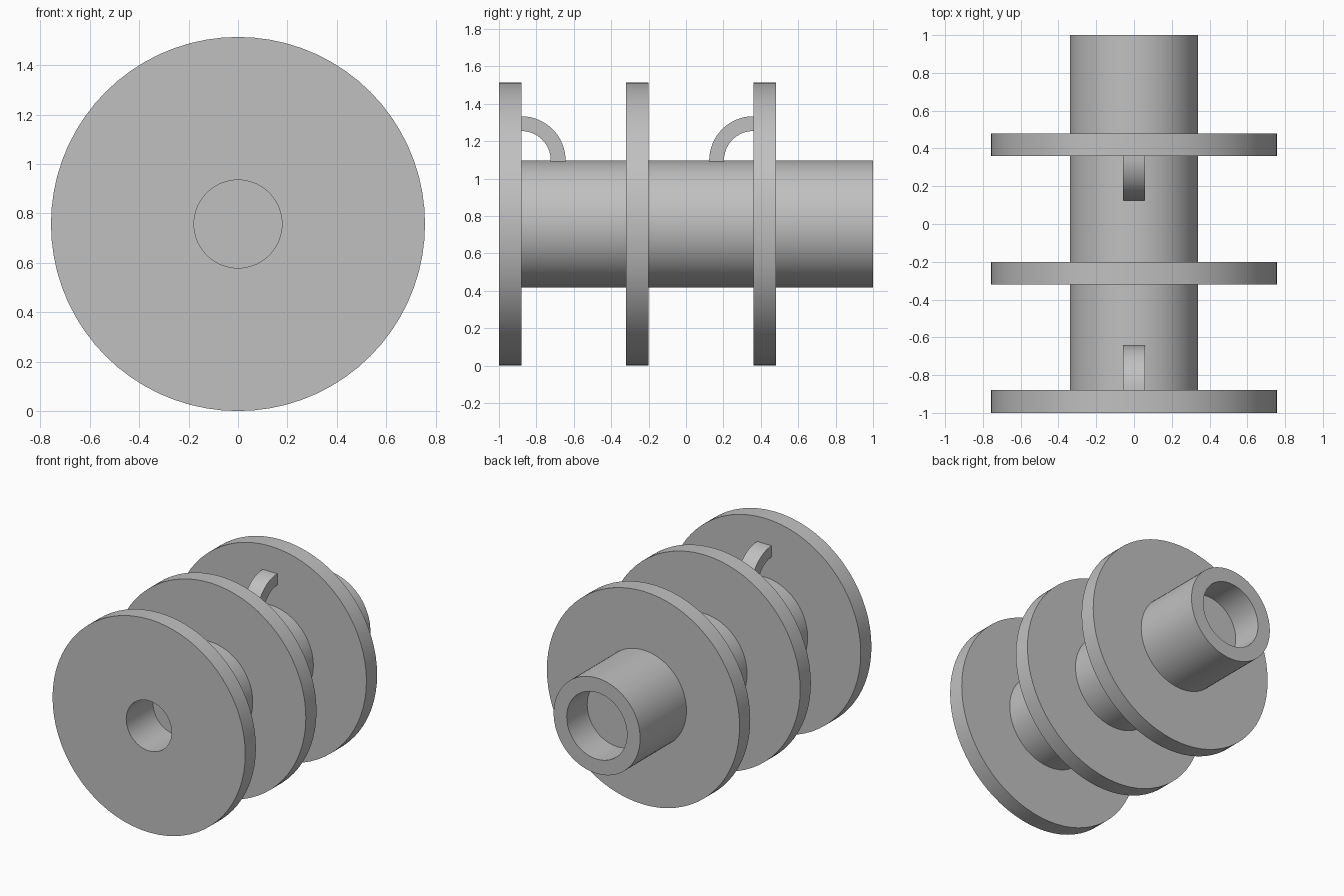
import bpy, bmesh, math
from mathutils import Vector

cube = bpy.data.objects.get("Cube")
if cube:
    bpy.data.objects.remove(cube, do_unlink=True)

AXIS_Z = 0.757         # height of the shaft axis
FLANGE_R = 0.757
FLANGE_T = 0.12
SHAFT_R = 0.34
FRONT_BORE_R = 0.178
REAR_BORE_R = 0.237

grey = bpy.data.materials.new("light_grey")
grey.use_nodes = True
colour = (0.53, 0.53, 0.53, 1)
grey.diffuse_color = colour
grey.node_tree.nodes["Principled BSDF"].inputs["Base Color"].default_value = colour


def finish(name, bm):
    """Weld, orient and shade the mesh, then link it as an object."""
    bmesh.ops.remove_doubles(bm, verts=bm.verts, dist=1e-4)
    bmesh.ops.recalc_face_normals(bm, faces=bm.faces)
    mesh = bpy.data.meshes.new(name)
    bm.to_mesh(mesh)
    bm.free()
    mesh.materials.append(grey)
    obj = bpy.data.objects.new(name, mesh)
    bpy.context.collection.objects.link(obj)
    bpy.ops.object.select_all(action="DESELECT")
    obj.select_set(True)
    bpy.context.view_layer.objects.active = obj
    bpy.ops.object.shade_smooth_by_angle(angle=math.radians(30))
    return obj


def lathe(name, profile, closed=False, steps=72):
    """Revolve (radius, y) points around the shaft axis."""
    bm = bmesh.new()
    verts = [bm.verts.new((0, y, AXIS_Z + r)) for r, y in profile]
    pairs = list(zip(verts, verts[1:]))
    if closed:
        pairs.append((verts[-1], verts[0]))
    edges = [bm.edges.new(p) for p in pairs]
    bmesh.ops.spin(bm, geom=verts + edges, cent=(0, 0, AXIS_Z), axis=(0, 1, 0),
                   angle=math.tau, steps=steps, use_merge=False)
    return finish(name, bm)


def quarter_hook(name, y, inner=0.157, outer=0.236, width=0.115, steps=16):
    """Quarter ring rising from the shaft and curving back into a flange."""
    bm = bmesh.new()
    base = AXIS_Z + SHAFT_R
    direction = -1 if y > 0 else 1
    angles = [math.pi / 2 * i / steps for i in range(steps + 1)]
    arc = [(outer * math.cos(a), outer * math.sin(a)) for a in angles]
    arc += [(inner * math.cos(a), inner * math.sin(a)) for a in reversed(angles)]
    # feet sink slightly into the shaft
    arc = [(inner, -0.02), (outer, -0.02)] + arc[:-1]
    face = bm.faces.new([bm.verts.new((-width / 2, y + direction * u, base + v))
                         for u, v in arc])
    extruded = bmesh.ops.extrude_face_region(bm, geom=[face])["geom"]
    bmesh.ops.translate(bm, vec=Vector((width, 0, 0)),
                        verts=[g for g in extruded if isinstance(g, bmesh.types.BMVert)])
    return finish(name, bm)


# Shaft with the front flange, a blind front bore and a wider rear bore
lathe("shaft_with_front_flange", [
    (0, -0.70), (FRONT_BORE_R, -0.70), (FRONT_BORE_R, -1),
    (FLANGE_R, -1), (FLANGE_R, -1 + FLANGE_T), (SHAFT_R, -1 + FLANGE_T),
    (SHAFT_R, 1), (REAR_BORE_R, 1), (REAR_BORE_R, 0.77), (0, 0.77)])

# Remaining flanges, seated on the shaft
for name, y in (("middle_flange", -0.32), ("rear_flange", 0.36)):
    r = SHAFT_R - 0.02
    lathe(name, [(r, y), (FLANGE_R, y), (FLANGE_R, y + FLANGE_T), (r, y + FLANGE_T)],
          closed=True)

# Curved hooks facing each other
quarter_hook("front_hook", -1 + FLANGE_T)
quarter_hook("rear_hook", 0.36)
